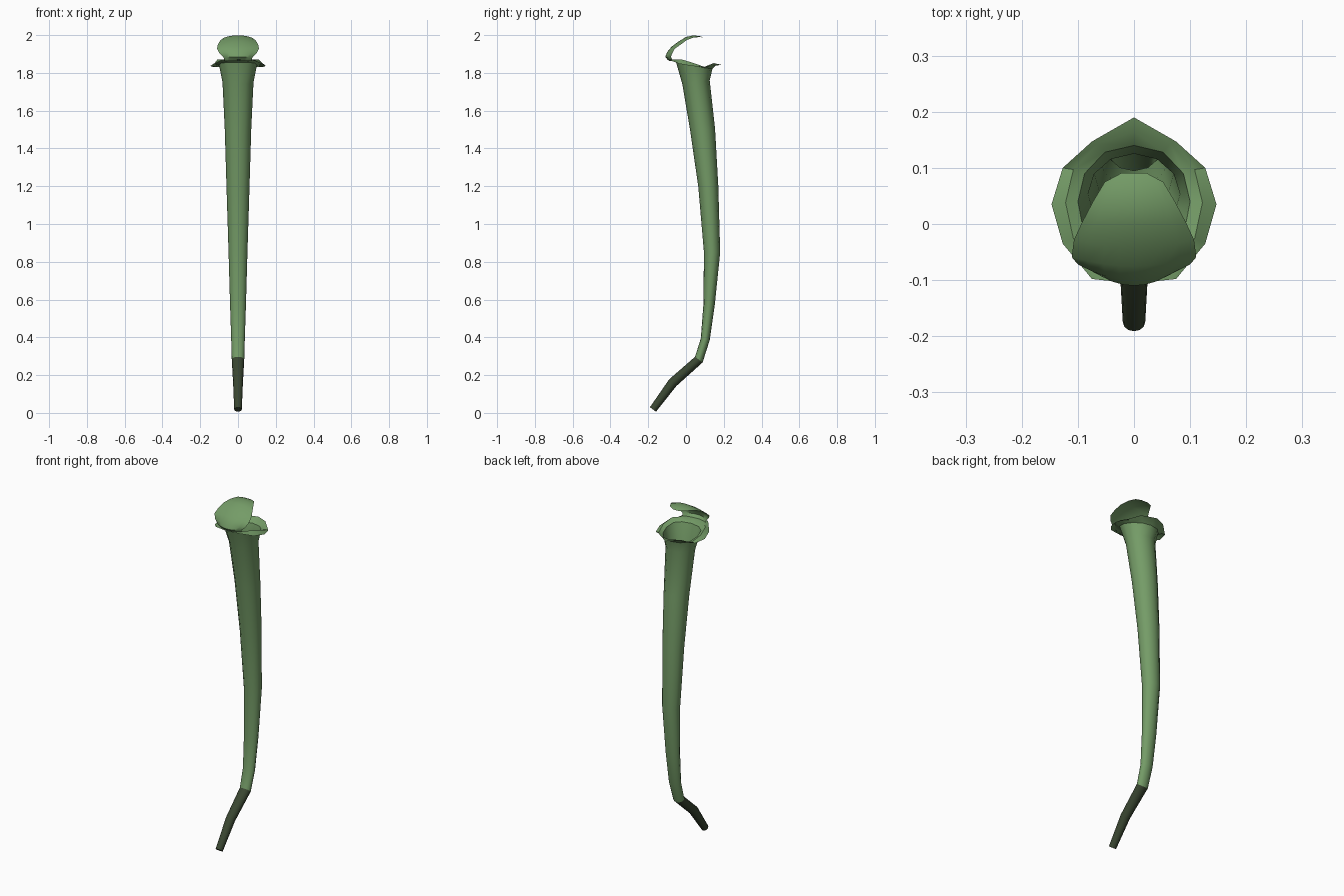
import bpy, bmesh, math
from mathutils import Vector

if "Cube" in bpy.data.objects:
    bpy.data.objects.remove(bpy.data.objects["Cube"])


def material(name, rgb):
    m = bpy.data.materials.new(name)
    m.diffuse_color = (*rgb, 1)
    m.use_nodes = True
    m.node_tree.nodes["Principled BSDF"].inputs["Base Color"].default_value = m.diffuse_color
    return m


green = material("leaf green", (0.175, 0.33, 0.135))
dark = material("dark stem green", (0.042, 0.062, 0.031))
SIDES = 12


def build(name, rows, mat, closed=True, cap=False):
    """Skin a list of equal-length point rows into a smooth surface."""
    bm = bmesh.new()
    vs = [[bm.verts.new(p) for p in row] for row in rows]
    n = len(rows[0])
    for a, b in zip(vs, vs[1:]):
        for i in range(n if closed else n - 1):
            j = (i + 1) % n
            bm.faces.new((a[i], a[j], b[j], b[i]))
    if cap:
        bm.faces.new(vs[0][::-1])
    me = bpy.data.meshes.new(name)
    bm.to_mesh(me)
    bm.free()
    me.materials.append(mat)
    ob = bpy.data.objects.new(name, me)
    bpy.context.collection.objects.link(ob)
    me.shade_smooth()
    bpy.context.view_layer.objects.active = ob
    ob.select_set(True)
    bpy.ops.object.shade_smooth_by_angle(angle=math.radians(45))
    ob.select_set(False)
    return ob


# Tube centre line: y, z, half width in x, half depth
PATH = [(-.175, .018, .02, .02), (-.07, .16, .026, .026), (.068, .282, .033, .025),
        (.102, .39, .036, .024), (.122, .57, .042, .03), (.138, .85, .05, .043),
        (.118, 1.2, .061, .053), (.088, 1.5, .07, .066), (.053, 1.75, .082, .073)]


def ring(k):
    y, z, rx, rd = PATH[k]
    a, b = PATH[max(k - 1, 0)], PATH[min(k + 1, len(PATH) - 1)]
    t = Vector((0, b[0] - a[0], b[1] - a[1])).normalized()
    side = Vector((0, t.z, -t.y))
    # points run counter-clockwise seen from above, starting at the back
    return [Vector((0, y, z)) + side * rd * math.cos(2 * math.pi * i / SIDES)
            - Vector((rx * math.sin(2 * math.pi * i / SIDES), 0, 0)) for i in range(SIDES)]


rings = [ring(k) for k in range(len(PATH))]


def mirrored(half):
    """Close a half outline (back to front, +x side) into a full ring."""
    left = [Vector((-x, y, z)) for x, y, z in half]
    right = [Vector(p) for p in half[-2:0:-1]]
    return left + right


# Flared lip: throat edge and pointed outer edge
throat = mirrored([(0, .14, 1.822), (.052, .128, 1.823), (.088, .09, 1.828), (.1, .04, 1.84),
                   (.09, -.012, 1.852), (.055, -.04, 1.855), (0, -.052, 1.855)])
crest = mirrored([(0, .165, 1.845), (.065, .143, 1.838), (.108, .097, 1.832), (.122, .038, 1.853),
                  (.108, -.026, 1.872), (.066, -.07, 1.872), (0, -.08, 1.868)])
outer = mirrored([(0, .19, 1.842), (.075, .147, 1.852), (.127, .1, 1.83), (.147, .035, 1.836),
                  (.127, -.035, 1.848), (.075, -.098, 1.872), (0, -.106, 1.87)])

build("stem_base", rings[:3], dark, cap=True)
build("pitcher_tube", rings[2:] + [throat], green)
build("pitcher_lip", [throat, crest, outer], green)

# Hood: y, z, half width, edge offset (back, down), from the neck to the tip
HOOD = [(-.088, 1.862, .07, .02, 0), (-.11, 1.885, .078, .03, 0), (-.1, 1.91, .1, .028, .004),
        (-.075, 1.94, .111, .016, .012), (-.04, 1.966, .107, .012, .016),
        (.0, 1.99, .092, .004, .016), (.04, 1.999, .073, 0, .012),
        (.075, 1.994, .052, 0, .004), (.091, 1.987, .022, 0, 0)]
COLS = 8
hood = []
for y, z, w, back, down in HOOD:
    us = [2 * c / COLS - 1 for c in range(COLS + 1)]
    hood.append([(w * u, y + back * u * u, z - down * u * u) for u in us])
build("pitcher_hood", hood, green, closed=False)
